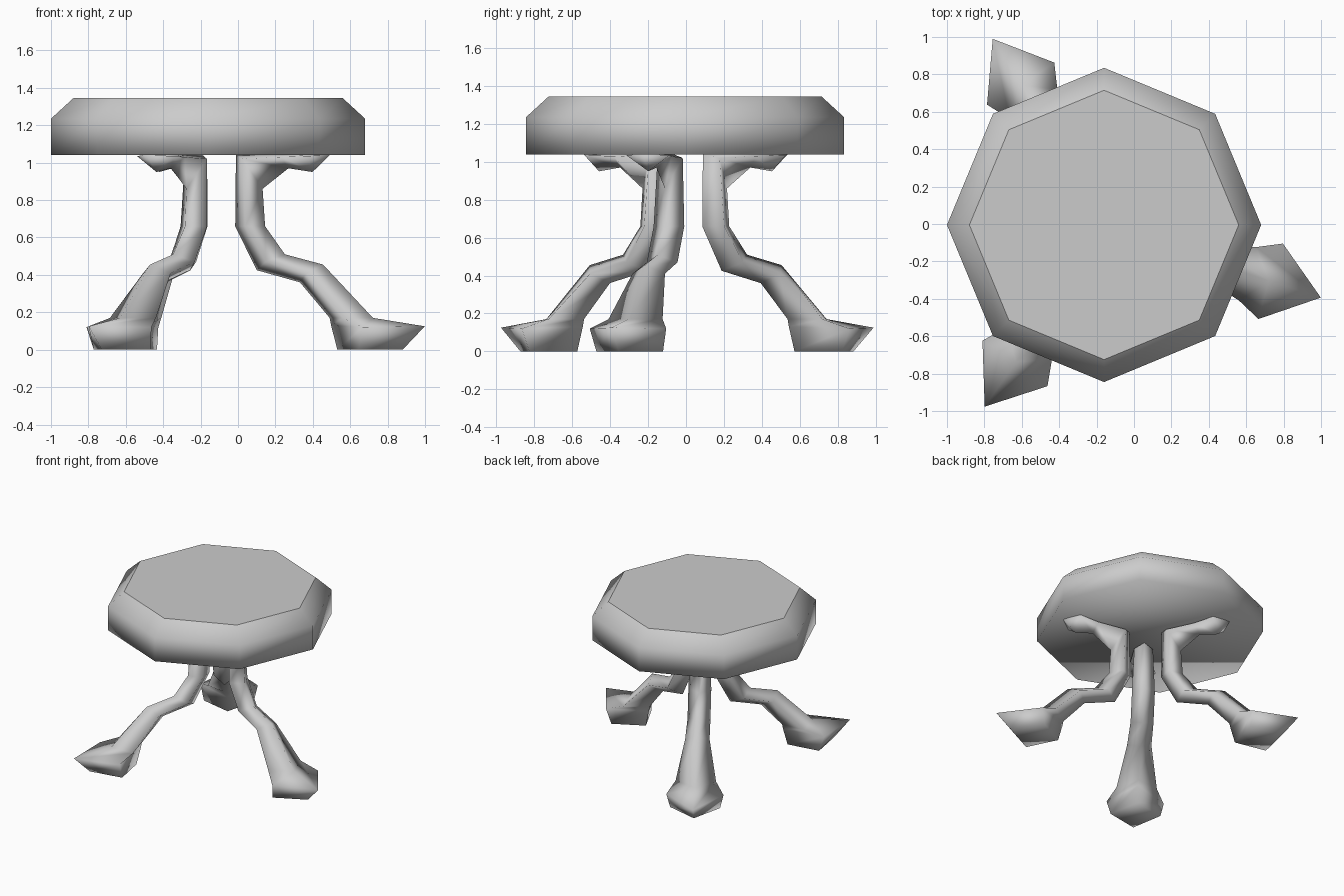
import bpy, bmesh
from math import cos, sin, pi, radians

if "Cube" in bpy.data.objects:
    bpy.data.objects.remove(bpy.data.objects["Cube"], do_unlink=True)

grey = bpy.data.materials.new("plain grey")
grey.use_nodes = True
grey.diffuse_color = (0.6, 0.6, 0.6, 1)
grey.node_tree.nodes["Principled BSDF"].inputs["Base Color"].default_value = grey.diffuse_color


def loft(name, rings, sharp_end=False):
    """Skin a stack of closed rings, cap both ends and shade smooth."""
    bm = bmesh.new()
    loops = [[bm.verts.new(point) for point in ring] for ring in rings]
    count = len(loops[0])
    for low, high in zip(loops, loops[1:]):
        for i in range(count):
            j = (i + 1) % count
            bm.faces.new((low[i], low[j], high[j], high[i]))
    bm.faces.new(loops[0][::-1])
    end = bm.faces.new(loops[-1])
    for face in bm.faces:
        face.smooth = True
    if sharp_end:
        end.smooth = False
        for edge in end.edges:
            edge.smooth = False
    bmesh.ops.recalc_face_normals(bm, faces=bm.faces[:])
    mesh = bpy.data.meshes.new(name)
    bm.to_mesh(mesh)
    bm.free()
    mesh.materials.append(grey)
    obj = bpy.data.objects.new(name, mesh)
    bpy.context.collection.objects.link(obj)
    return obj


# Octagonal table top with a chamfered upper rim
def octagon(radius, z):
    return [(radius * cos(i * pi / 4), radius * sin(i * pi / 4), z) for i in range(8)]


top = loft("table_top", [octagon(0.84, 1.04), octagon(0.84, 1.235), octagon(0.72, 1.345)], True)
top.location = (-0.16, -0.005, 0)

# Leg stations from foot to bracket: outer (u, z), inner (u, z), side (u, z, half width)
stations = [
    ((0.857, 0), (0.49, 0), (0.67, 0, 0.185)),
    ((0.982, 0.125), (0.455, 0.13), (0.70, 0.12, 0.212)),
    ((0.69, 0.17), (0.447, 0.17), (0.57, 0.17, 0.15)),
    ((0.41, 0.455), (0.28, 0.36), (0.345, 0.41, 0.09)),
    ((0.195, 0.51), (0.037, 0.425), (0.115, 0.47, 0.085)),
    ((0.084, 0.66), (-0.084, 0.66), (0, 0.66, 0.085)),
    ((0.07, 0.86), (-0.08, 1.04), (-0.02, 1.02, 0.07)),
    ((0.215, 0.97), (0.2, 1.045), (0.2, 1.03, 0.08)),
    ((0.35, 0.95), (0.45, 1.042), (0.36, 1.035, 0.12)),
]


def leg_ring(outer, inner, side):
    u, z, w = side
    return [(outer[0], 0, outer[1]), (u, w, z), (inner[0], 0, inner[1]), (u, -w, z)]


# Three splayed legs, each turned about its own column
placements = {
    "left_leg": (0.065, -0.09, -18),
    "back_leg": (-0.235, 0.157, 122),
    "front_leg": (-0.235, -0.172, 235),
}
for name, (x, y, angle) in placements.items():
    leg = loft(name, [leg_ring(*station) for station in stations])
    leg.location = (x, y, 0)
    leg.rotation_euler.z = radians(angle)
